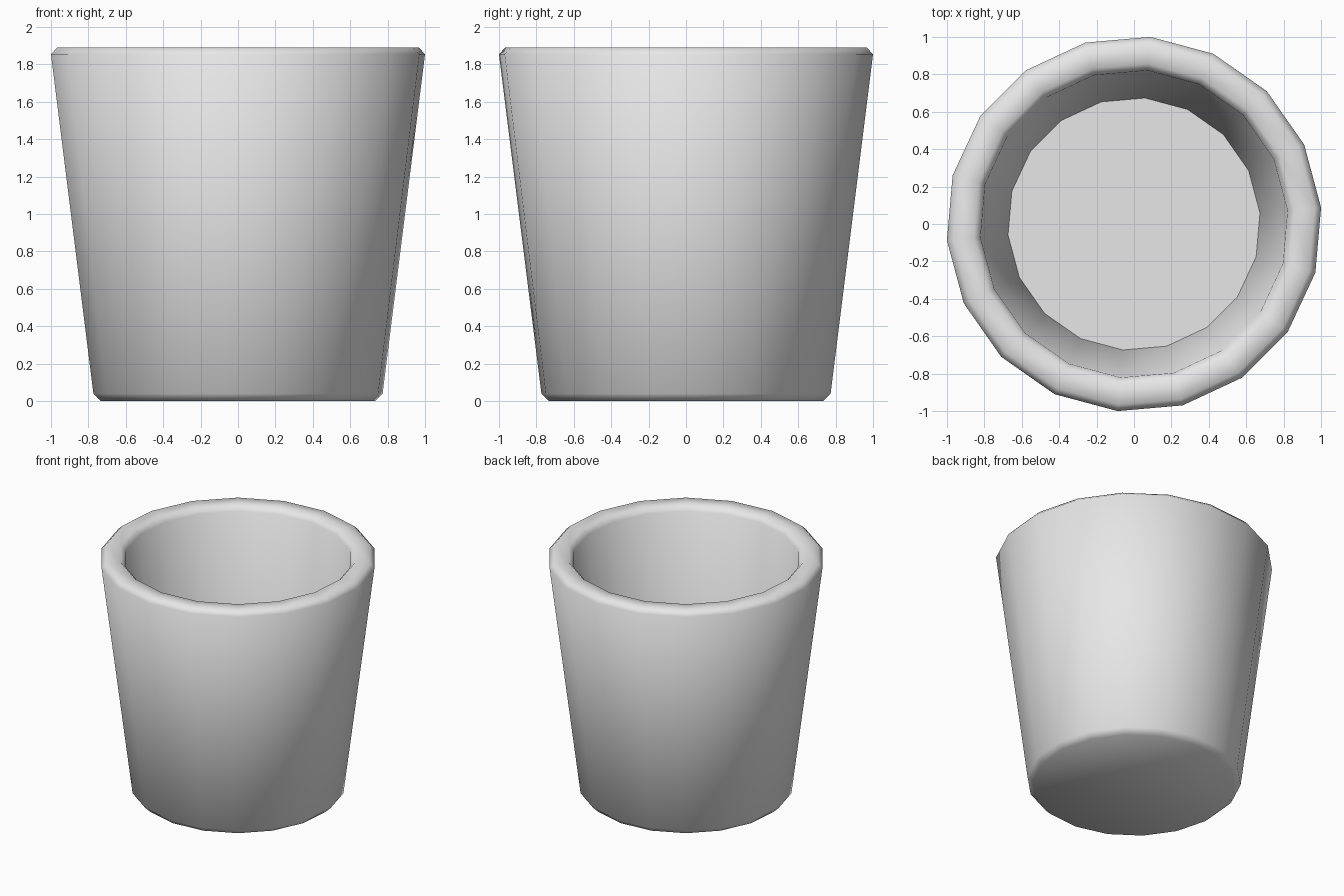
import bpy
import bmesh
from math import cos, sin, radians

cube = bpy.data.objects.get("Cube")
if cube:
    bpy.data.objects.remove(cube, do_unlink=True)

SIDES = 18
TURN = radians(5)

# One light grey for the whole cup
grey = bpy.data.materials.new("light_grey")
grey.use_nodes = True
colour = (0.8, 0.8, 0.8, 1)
grey.diffuse_color = colour
grey.node_tree.nodes["Principled BSDF"].inputs["Base Color"].default_value = colour

# Radius and height, from the underside over the rim to the inner floor
profile = [
    (0.735, 0.0), (0.776, 0.04),     # chamfered foot
    (1.004, 1.855), (0.97, 1.89),    # flared wall and outer rim edge
    (0.86, 1.89), (0.824, 1.85),     # flat rim and inner rim edge
    (0.676, 0.2),                    # inner wall down to the floor
]


def ring(bm, radius, height):
    angles = [TURN + radians(360 / SIDES) * i for i in range(SIDES)]
    return [bm.verts.new((radius * cos(a), radius * sin(a), height)) for a in angles]


# Tapered cup
bm = bmesh.new()
rings = [ring(bm, r, z) for r, z in profile]
for low, high in zip(rings, rings[1:]):
    for i in range(SIDES):
        j = (i + 1) % SIDES
        bm.faces.new((low[i], low[j], high[j], high[i]))
bm.faces.new(rings[0][::-1])   # underside
bm.faces.new(rings[-1])        # inner floor
bmesh.ops.recalc_face_normals(bm, faces=bm.faces)

mesh = bpy.data.meshes.new("cup")
bm.to_mesh(mesh)
bm.free()
mesh.materials.append(grey)
cup = bpy.data.objects.new("cup", mesh)
bpy.context.collection.objects.link(cup)

# Soft chamfers, crisp floor corner
bpy.ops.object.select_all(action='DESELECT')
cup.select_set(True)
bpy.context.view_layer.objects.active = cup
bpy.ops.object.shade_smooth_by_angle(angle=radians(60))
